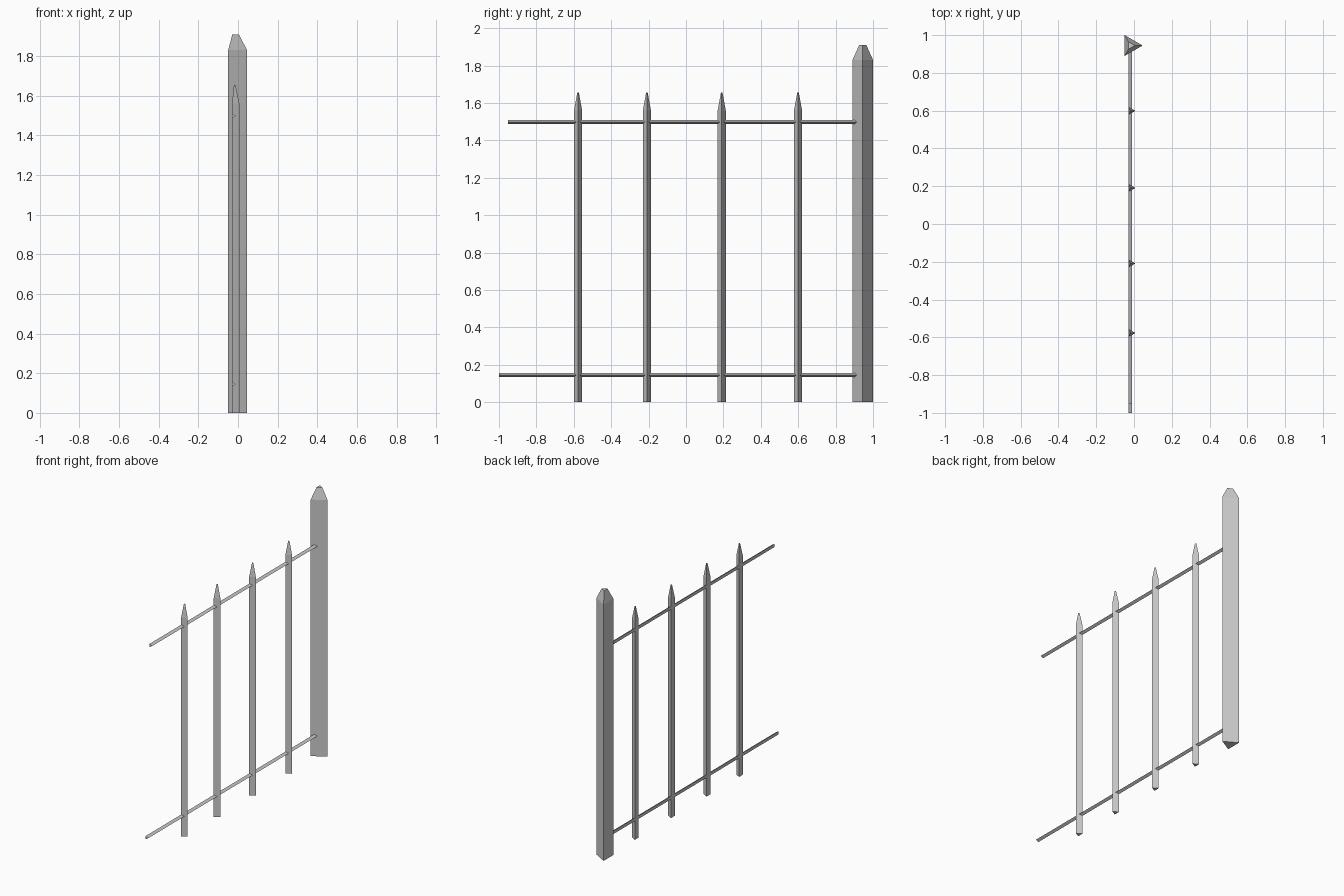
import bpy, bmesh
from math import cos, sin, tau
from mathutils import Vector

if "Cube" in bpy.data.objects:
    bpy.data.objects.remove(bpy.data.objects["Cube"])


def tri_prism(name, rings, u, v):
    """Capped three-sided bar: rings are (centre, radius), first corner along u."""
    u, v = Vector(u), Vector(v)
    bm = bmesh.new()
    loops = []
    for centre, r in rings:
        loops.append([bm.verts.new(Vector(centre) + r * (u * cos(tau * i / 3) + v * sin(tau * i / 3)))
                      for i in range(3)])
    for a, b in zip(loops, loops[1:]):
        for i in range(3):
            j = (i + 1) % 3
            bm.faces.new((a[i], a[j], b[j], b[i]))
    bm.faces.new(loops[0][::-1])
    bm.faces.new(loops[-1])
    bmesh.ops.recalc_face_normals(bm, faces=bm.faces)
    mesh = bpy.data.meshes.new(name)
    bm.to_mesh(mesh)
    bm.free()
    obj = bpy.data.objects.new(name, mesh)
    bpy.context.collection.objects.link(obj)
    return obj


def upright(name, y, radius, shoulder, top, tip_radius):
    x = -0.0177
    return tri_prism(name, [((x, y, 0), radius), ((x, y, shoulder), radius),
                            ((x, y, top), tip_radius)], (1, 0, 0), (0, 1, 0))


# End post with a blunt tapered top
upright("end_post", 0.945, 0.0635, 1.83, 1.91, 0.022)

# Thin pointed pickets
for n, y in enumerate((-0.577, -0.209, 0.191, 0.599), 1):
    upright(f"picket_{n}", y, 0.025, 1.56, 1.655, 0.005)

# Horizontal rails, running into the post
for name, y0, z in (("upper_rail", -0.953, 1.499), ("lower_rail", -1.0, 0.145)):
    tri_prism(name, [((-0.0235, y0, z), 0.013), ((-0.0235, 0.945, z), 0.013)],
              (1, 0, 0), (0, 0, 1))
